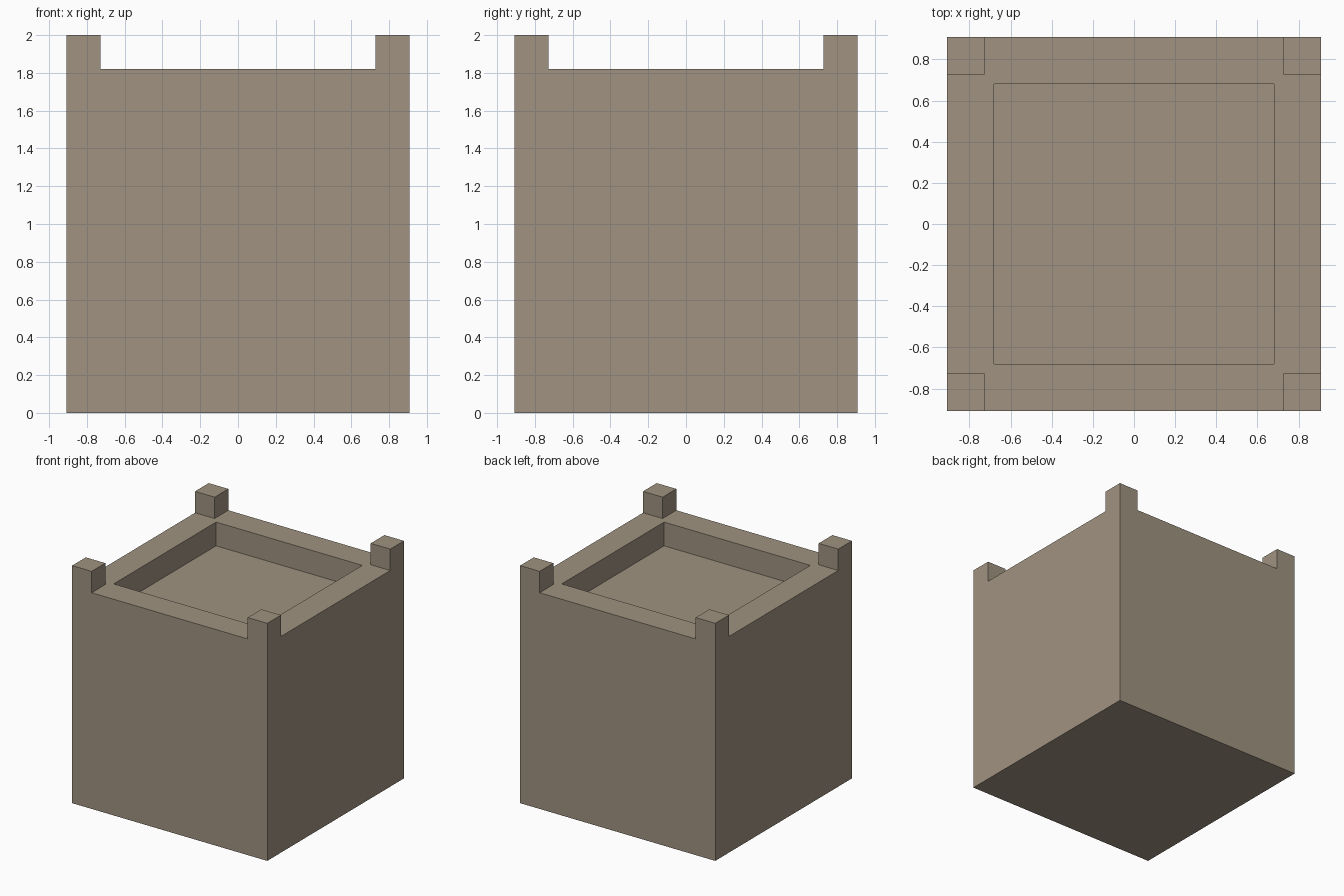
import bpy, bmesh

if "Cube" in bpy.data.objects:
    bpy.data.objects.remove(bpy.data.objects["Cube"])

HALF, POST, TOP = 0.909, 0.727, 1.82   # half width, inner post edge, rim height
RECESS, FLOOR = 0.662, 1.62            # half width and floor height of the recess
PEAK = 2.0

bm = bmesh.new()


def extrude_to(faces, z):
    """Extrude each face straight up or down to height z."""
    for f in faces:
        new = bmesh.ops.extrude_face_region(bm, geom=[f])["geom"]
        for v in new:
            if isinstance(v, bmesh.types.BMVert):
                v.co.z = z
        if f.is_valid:
            bmesh.ops.delete(bm, geom=[f], context='FACES_ONLY')


# Body: 3 x 3 footprint raised to the rim
bmesh.ops.create_grid(bm, x_segments=3, y_segments=3, size=HALF)
for v in bm.verts:
    for i in (0, 1):
        if abs(v.co[i]) < HALF - 0.01:
            v.co[i] = POST if v.co[i] > 0 else -POST
base = bm.faces[:]
new = bmesh.ops.extrude_face_region(bm, geom=base, use_keep_orig=True)["geom"]
for v in new:
    if isinstance(v, bmesh.types.BMVert):
        v.co.z = TOP
top = [f for f in new if isinstance(f, bmesh.types.BMFace)
       and all(abs(v.co.z - TOP) < 1e-4 for v in f.verts)]

# Corner posts and centre recess
mids = {f: f.calc_center_median() for f in top}
corners = [f for f, c in mids.items() if abs(c.x) > POST and abs(c.y) > POST]
centre = [f for f, c in mids.items() if c.xy.length < 0.01]
extrude_to(corners, PEAK)
bmesh.ops.inset_individual(bm, faces=centre, thickness=POST - RECESS)
extrude_to(centre, FLOOR)

bmesh.ops.recalc_face_normals(bm, faces=bm.faces[:])
mesh = bpy.data.meshes.new("planter_box")
bm.to_mesh(mesh)
bm.free()
box = bpy.data.objects.new("planter_box", mesh)
bpy.context.collection.objects.link(box)

# Warm stone colour
mat = bpy.data.materials.new("stone")
mat.diffuse_color = (0.35, 0.29, 0.22, 1)
mat.use_nodes = True
mat.node_tree.nodes["Principled BSDF"].inputs["Base Color"].default_value = mat.diffuse_color
mesh.materials.append(mat)
